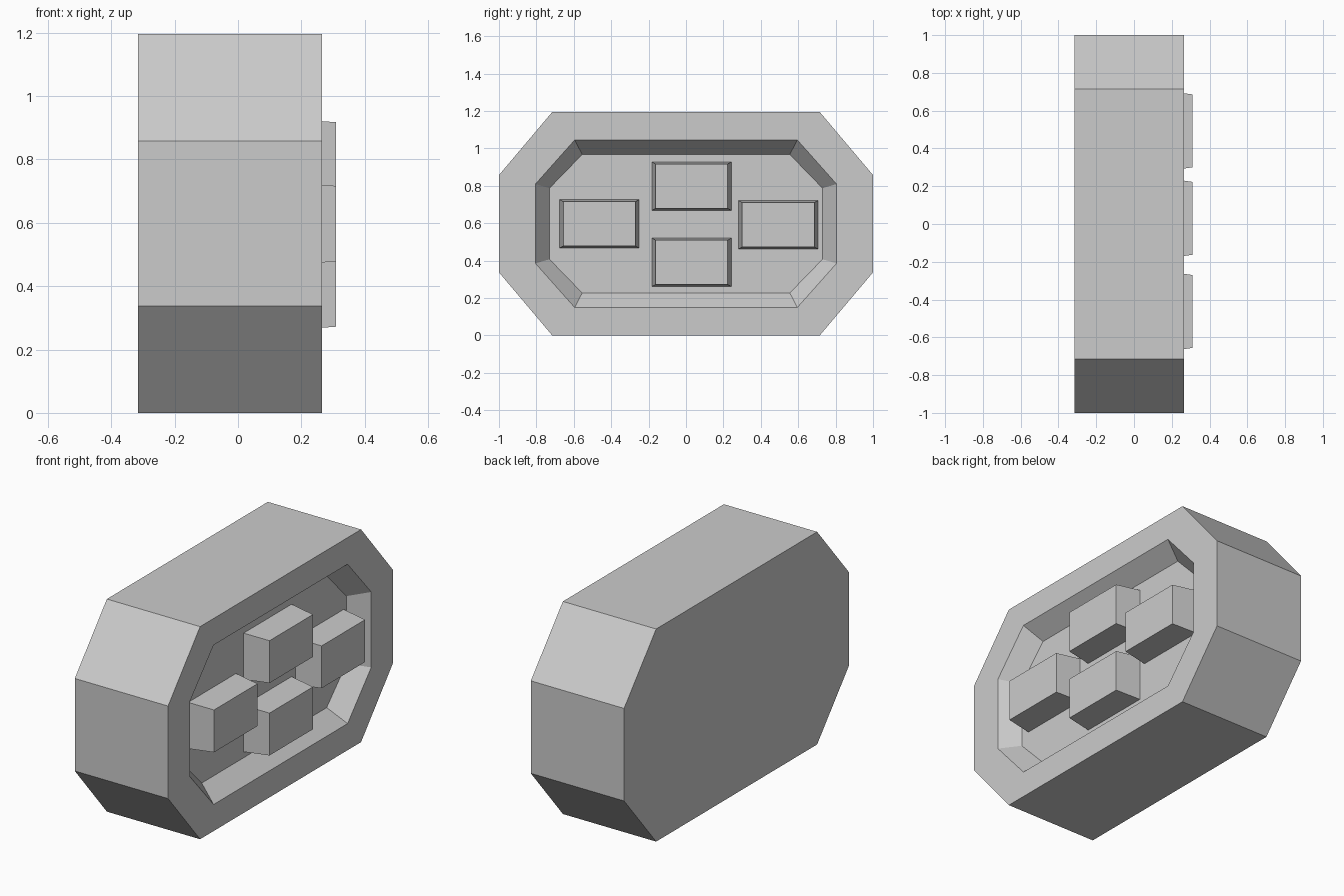
import bpy, bmesh

cube = bpy.data.objects.get("Cube")
if cube:
    bpy.data.objects.remove(cube, do_unlink=True)

grey = bpy.data.materials.new("plain_grey")
grey.use_nodes = True
grey.diffuse_color = (0.6, 0.6, 0.6, 1)
grey.node_tree.nodes["Principled BSDF"].inputs["Base Color"].default_value = (0.6, 0.6, 0.6, 1)

MID = 0.5975            # height of the body centre
BACK, FACE, FLOOR, TOP = -0.315, 0.265, 0.163, 0.31


def octagon(x, half_y, half_z, flat_y, flat_z):
    """Chamfered rectangle in the plane at x, counter-clockwise seen from +x."""
    quarter = [(half_y, flat_z), (flat_y, half_z)]
    pts = quarter + [(-y, z) for y, z in reversed(quarter)]
    pts += [(-y, -z) for y, z in pts]
    return [(x, y, MID + z) for y, z in pts]


def rectangle(x, y, z, half_y, half_z):
    return [(x, y + sy * half_y, z + sz * half_z)
            for sy, sz in ((1, -1), (1, 1), (-1, 1), (-1, -1))]


def loft(name, rings):
    """Join successive rings with flat faces and cap both ends."""
    bm = bmesh.new()
    loops = [[bm.verts.new(p) for p in ring] for ring in rings]
    n = len(loops[0])
    for a, b in zip(loops, loops[1:]):
        for i in range(n):
            j = (i + 1) % n
            bm.faces.new((a[i], a[j], b[j], b[i]))
    bm.faces.new(loops[0][::-1])
    bm.faces.new(loops[-1])
    bmesh.ops.recalc_face_normals(bm, faces=bm.faces)
    mesh = bpy.data.meshes.new(name)
    bm.to_mesh(mesh)
    bm.free()
    mesh.materials.append(grey)
    obj = bpy.data.objects.new(name, mesh)
    bpy.context.collection.objects.link(obj)
    return obj


# Body: octagonal block with a sloped recess on the +x face
loft("body", [
    octagon(BACK, 1.0, MID, 0.715, 0.26),
    octagon(FACE, 1.0, MID, 0.715, 0.26),
    octagon(FACE, 0.805, 0.448, 0.595, 0.212),
    octagon(FLOOR, 0.73, 0.37, 0.555, 0.19),
])

# Four tapered buttons standing on the recess floor
buttons = {
    "upper_button": (0.03, 0.798),
    "lower_button": (0.03, 0.391),
    "front_button": (-0.463, 0.597),
    "back_button": (0.493, 0.592),
}
for name, (y, z) in buttons.items():
    loft(name, [rectangle(FLOOR, y, z, 0.213, 0.13),
                rectangle(TOP, y, z, 0.193, 0.119)])
